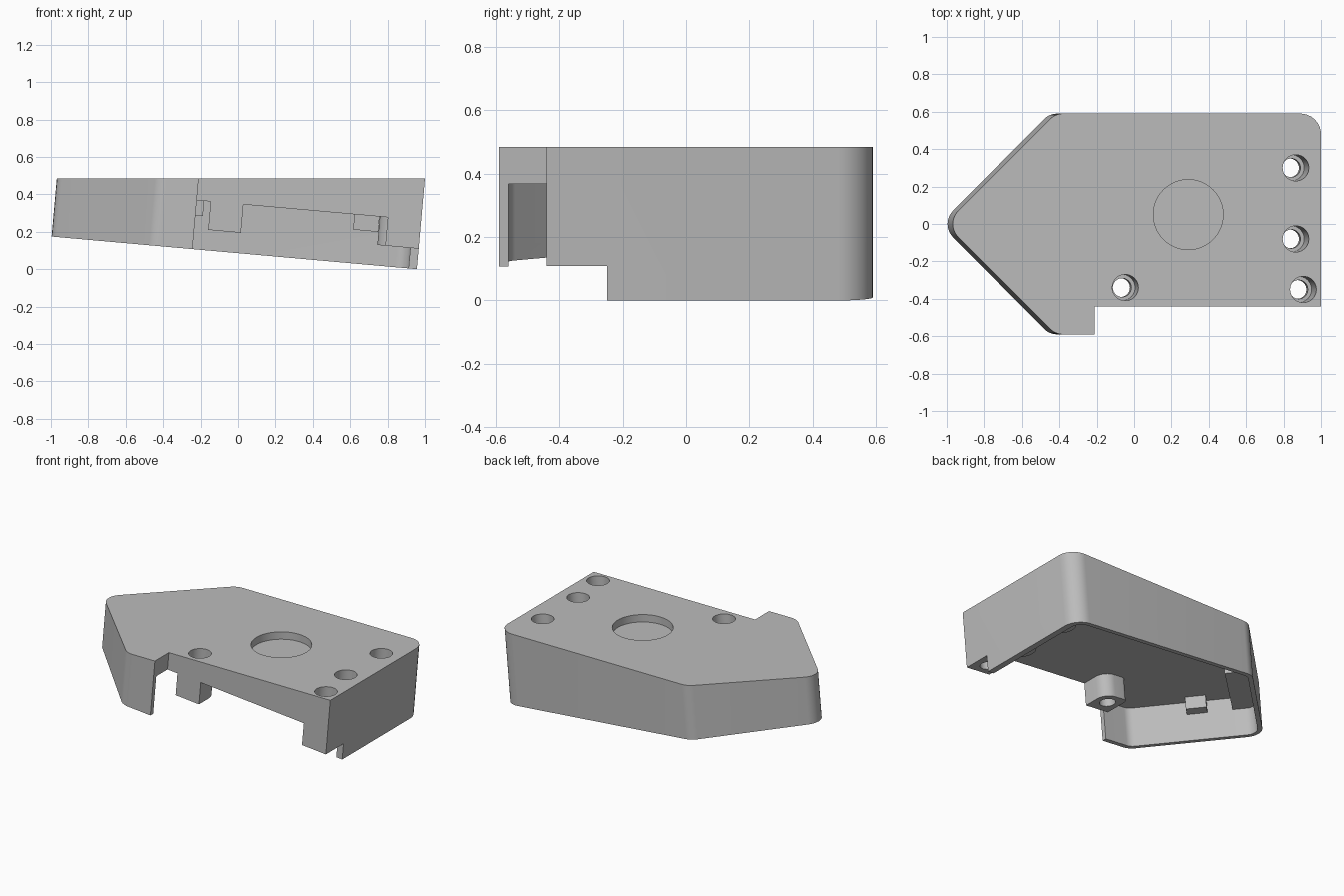
import bpy, bmesh, math
from mathutils import Vector

if "Cube" in bpy.data.objects:
    bpy.data.objects.remove(bpy.data.objects["Cube"], do_unlink=True)

TILT = math.radians(5.1)
S, C = math.sin(TILT), math.cos(TILT)
TOP, BASE = 0.485, 0.0855      # flat top height, sloped base height at x = 0
ROOF, FOOT, PAD = 0.262, 0.11, 0.18   # heights above the sloped base

grey = bpy.data.materials.new("light_grey")
grey.diffuse_color = (0.5, 0.5, 0.5, 1)
grey.use_nodes = True
grey.node_tree.nodes["Principled BSDF"].inputs["Base Color"].default_value = (0.5, 0.5, 0.5, 1)


def place(x, y, h):
    """Outline point on the flat top, carried to height h over the sloped base."""
    a = x * C - (TOP - BASE) * S
    if h is None:
        h = (TOP - BASE + a * S) / C
    return Vector((a * C + h * S, y, BASE - a * S + h * C))


def prism(name, points, low, high):
    bm = bmesh.new()
    bottom = [bm.verts.new(place(x, y, low)) for x, y in points]
    top = [bm.verts.new(place(x, y, high)) for x, y in points]
    bm.faces.new(bottom)
    bm.faces.new(top)
    n = len(points)
    for i in range(n):
        j = (i + 1) % n
        bm.faces.new((bottom[i], bottom[j], top[j], top[i]))
    bmesh.ops.recalc_face_normals(bm, faces=bm.faces)
    mesh = bpy.data.meshes.new(name)
    bm.to_mesh(mesh)
    bm.free()
    mesh.materials.append(grey)
    obj = bpy.data.objects.new(name, mesh)
    bpy.context.collection.objects.link(obj)
    return obj


def rounded(corners, steps=8):
    """Polygon from (x, y, radius) corners."""
    out = []
    for i, (x, y, r) in enumerate(corners):
        p = Vector((x, y))
        if r == 0:
            out.append((x, y))
            continue
        u = (Vector(corners[i - 1][:2]) - p).normalized()
        v = (Vector(corners[(i + 1) % len(corners)][:2]) - p).normalized()
        half = u.angle(v) / 2
        centre = p + (u + v).normalized() * (r / math.sin(half))
        a = p + u * (r / math.tan(half)) - centre
        b = p + v * (r / math.tan(half)) - centre
        for k in range(steps + 1):
            d = a.lerp(b, k / steps).normalized() * r
            out.append(tuple(centre + d))
    return out


def circle(x, y, r, n=40):
    return [(x + r * math.cos(2 * math.pi * k / n), y + r * math.sin(2 * math.pi * k / n))
            for k in range(n)]


def box(x0, x1, y0, y1):
    return [(x0, y0), (x1, y0), (x1, y1), (x0, y1)]


def subtract(target, cutter):
    mod = target.modifiers.new("cut", 'BOOLEAN')
    mod.operation, mod.solver, mod.object = 'DIFFERENCE', 'EXACT', cutter
    graph = bpy.context.evaluated_depsgraph_get()
    mesh = bpy.data.meshes.new_from_object(target.evaluated_get(graph))
    target.modifiers.clear()
    target.data = mesh
    bpy.data.objects.remove(cutter, do_unlink=True)


# Outer body with pointed end and stepped front
shell = prism("case_shell", rounded([
    (-1.01, 0, 0.1), (-0.42, -0.59, 0.1), (-0.21, -0.59, 0), (-0.21, -0.44, 0),
    (1.0, -0.44, 0), (1.0, 0.59, 0.11), (-0.42, 0.59, 0.1)]), 0, None)

# Cavity, open below and at the front
cavity = prism("cavity_cutter", rounded([
    (-0.968, 0, 0.07), (-0.408, -0.56, 0.07), (-0.2, -0.56, 0), (-0.2, -0.7, 0),
    (0.955, -0.7, 0), (0.955, 0.56, 0.07), (-0.408, 0.56, 0.07)]), -0.2, ROOF)

# Screw posts left standing in the cavity
screws = [(0.865, 0.3), (0.865, -0.08), (-0.047, -0.34)]
for x, y in screws[:2]:
    subtract(cavity, prism("post", rounded(
        [(x - 0.088, y - 0.088, 0.08), (1.1, y - 0.088, 0),
         (1.1, y + 0.088, 0), (x - 0.088, y + 0.088, 0.08)]), FOOT, 0.6))
x, y = screws[2]
subtract(cavity, prism("front_post", rounded(
    [(x - 0.088, -0.8, 0), (x + 0.088, -0.8, 0),
     (x + 0.088, y + 0.088, 0.08), (x - 0.088, y + 0.088, 0.03)]), FOOT, 0.6))
subtract(cavity, prism("corner_post", box(0.82, 1.1, -0.8, -0.25), FOOT, 0.6))

# Short pads under the roof along the walls
pads = [
    box(0.64, 0.775, 0.44, 0.7),
    box(-0.32, -0.17, 0.44, 0.7),
    [(-0.86, -0.1), (-0.5, 0.25), (-0.7, 0.45), (-1.06, 0.1)],
    [(-0.7, -0.16), (-0.61, -0.25), (-0.76, -0.4), (-0.85, -0.31)],
]
for points in pads:
    subtract(cavity, prism("pad", points, PAD, 0.6))
subtract(shell, cavity)

# Notch below the front corner post
subtract(shell, prism("corner_notch", box(0.9, 1.2, -0.8, -0.25), -0.2, FOOT))

# Stepped screw holes
for x, y in screws + [(0.905, -0.35)]:
    subtract(shell, prism("screw_hole", circle(x, y, 0.05), -0.1, 0.8))
    subtract(shell, prism("screw_head_hole", circle(x, y, 0.07), 0.2, 0.8))

# Round shallow recess in the top
bpy.ops.mesh.primitive_cylinder_add(vertices=64, radius=0.187, depth=0.2,
                                    location=(0.29, 0.05, TOP + 0.05))
subtract(shell, bpy.context.object)

bpy.ops.object.select_all(action='DESELECT')
shell.select_set(True)
bpy.context.view_layer.objects.active = shell
shell.data.materials.clear()
shell.data.materials.append(grey)
for face in shell.data.polygons:
    face.material_index = 0
bpy.ops.object.shade_smooth_by_angle(angle=math.radians(25))
